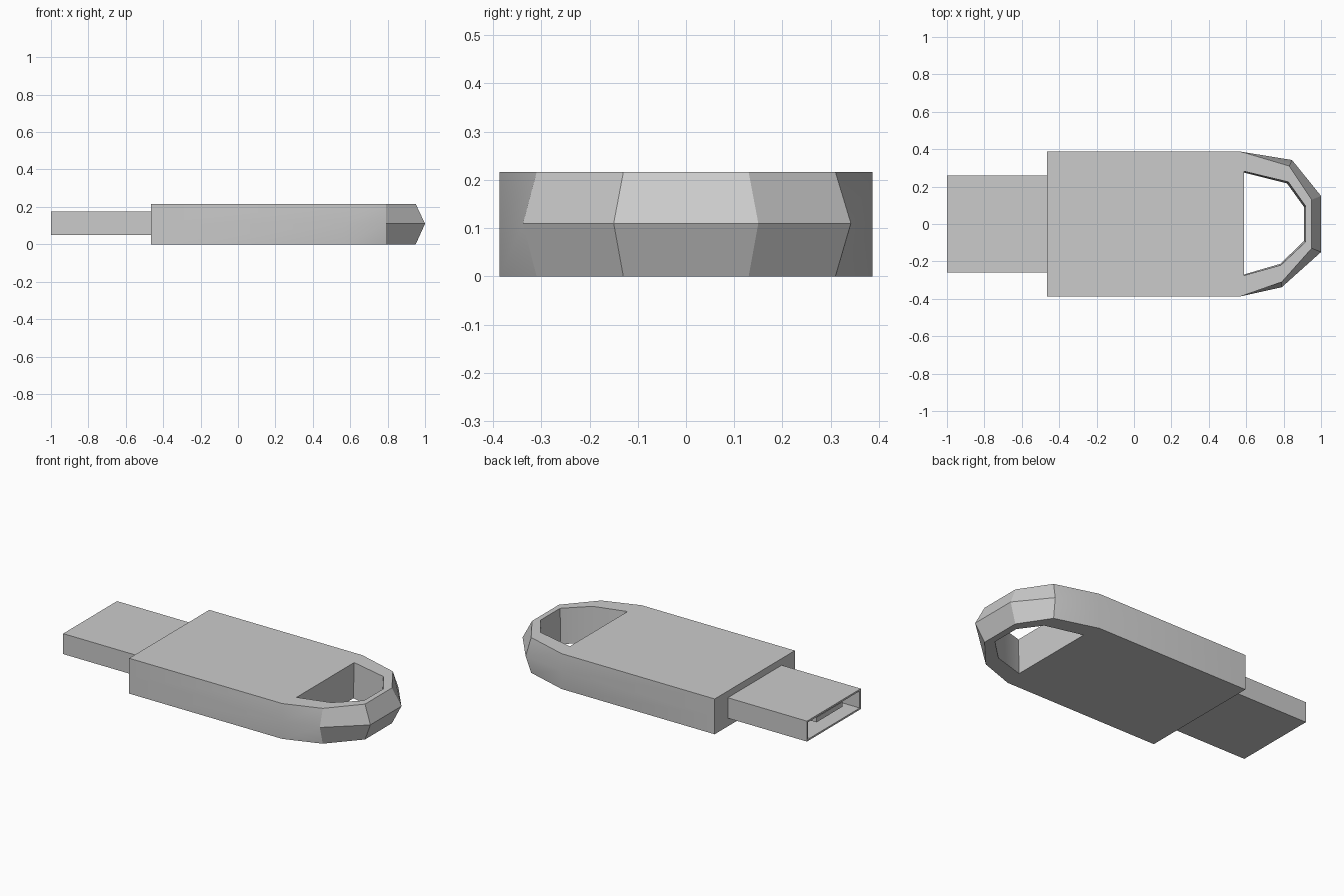
import bpy
import bmesh
from math import radians

cube = bpy.data.objects.get("Cube")
if cube:
    bpy.data.objects.remove(cube, do_unlink=True)

GREY = (0.6, 0.6, 0.6, 1.0)
grey = bpy.data.materials.new("plain grey")
grey.use_nodes = True
grey.diffuse_color = GREY
grey.node_tree.nodes["Principled BSDF"].inputs["Base Color"].default_value = GREY


def finish(bm, name):
    bmesh.ops.recalc_face_normals(bm, faces=bm.faces)
    mesh = bpy.data.meshes.new(name)
    bm.to_mesh(mesh)
    bm.free()
    mesh.materials.append(grey)
    obj = bpy.data.objects.new(name, mesh)
    bpy.context.collection.objects.link(obj)
    return obj


def box(name, x, y, z):
    bm = bmesh.new()
    bmesh.ops.create_cube(bm, size=1)
    for v in bm.verts:
        v.co = [(lo + hi) / 2 + c * (hi - lo) for c, (lo, hi) in zip(v.co, (x, y, z))]
    return bm, name


# Body: flat slab ending in an angular loop with a ridge around its rim
HEIGHT, RIDGE = 0.216, 0.11
back = [(-0.465, 0.387), (-0.465, -0.387)]
rim = [(0.57, -0.387), (0.79, -0.31), (0.95, -0.13),
       (0.95, 0.13), (0.83, 0.31), (0.57, 0.387)]
ridge = [(0.57, -0.387), (0.79, -0.338), (1.0, -0.15),
         (1.0, 0.15), (0.845, 0.342), (0.57, 0.387)]
hole = [(0.588, -0.275), (0.785, -0.22), (0.918, -0.095),
        (0.918, 0.095), (0.825, 0.225), (0.588, 0.282)]
hole_low = [(0.588, -0.27), (0.782, -0.213), (0.91, -0.09),
            (0.91, 0.09), (0.818, 0.217), (0.588, 0.275)]

bm = bmesh.new()


def ring(points, z):
    return [bm.verts.new((x, y, z)) for x, y in points]


def strip(a, b, closed=True):
    for i in range(len(a) if closed else len(a) - 1):
        j = (i + 1) % len(a)
        bm.faces.new((a[i], a[j], b[j], b[i]))


low, mid, top = (ring(back + r, z) for r, z in
                 ((rim, 0), (ridge, RIDGE), (rim, HEIGHT)))
hole_bottom, hole_top = ring(hole_low, 0), ring(hole, HEIGHT)
strip(low, mid)
strip(mid, top)
strip(hole_bottom, hole_top)
for outer, inner in ((low, hole_bottom), (top, hole_top)):
    strip(outer[2:], inner, closed=False)
    bm.faces.new((outer[0], outer[1], outer[2], inner[0], inner[-1], outer[-1]))
body = finish(bm, "body_with_loop")
bpy.ops.object.select_all(action="DESELECT")
body.select_set(True)
bpy.context.view_layer.objects.active = body
bpy.ops.object.shade_smooth_by_angle(angle=radians(30))

# Plug shell: box with its open end inset and pushed inwards
bm, name = box("plug_shell", (-1, -0.46), (-0.26, 0.26), (0.05, 0.175))
mouth = min(bm.faces, key=lambda f: f.calc_center_median().x)
bmesh.ops.inset_region(bm, faces=[mouth], thickness=0.015)
pushed = bmesh.ops.extrude_face_region(bm, geom=[mouth])
bmesh.ops.delete(bm, geom=[mouth], context="FACES_ONLY")
for v in pushed["geom"]:
    if isinstance(v, bmesh.types.BMVert):
        v.co.x = -0.5
finish(bm, name)

# Contact tongue inside the plug
finish(*box("contact_tongue", (-0.97, -0.49), (-0.125, 0.125), (0.108, 0.138)))
